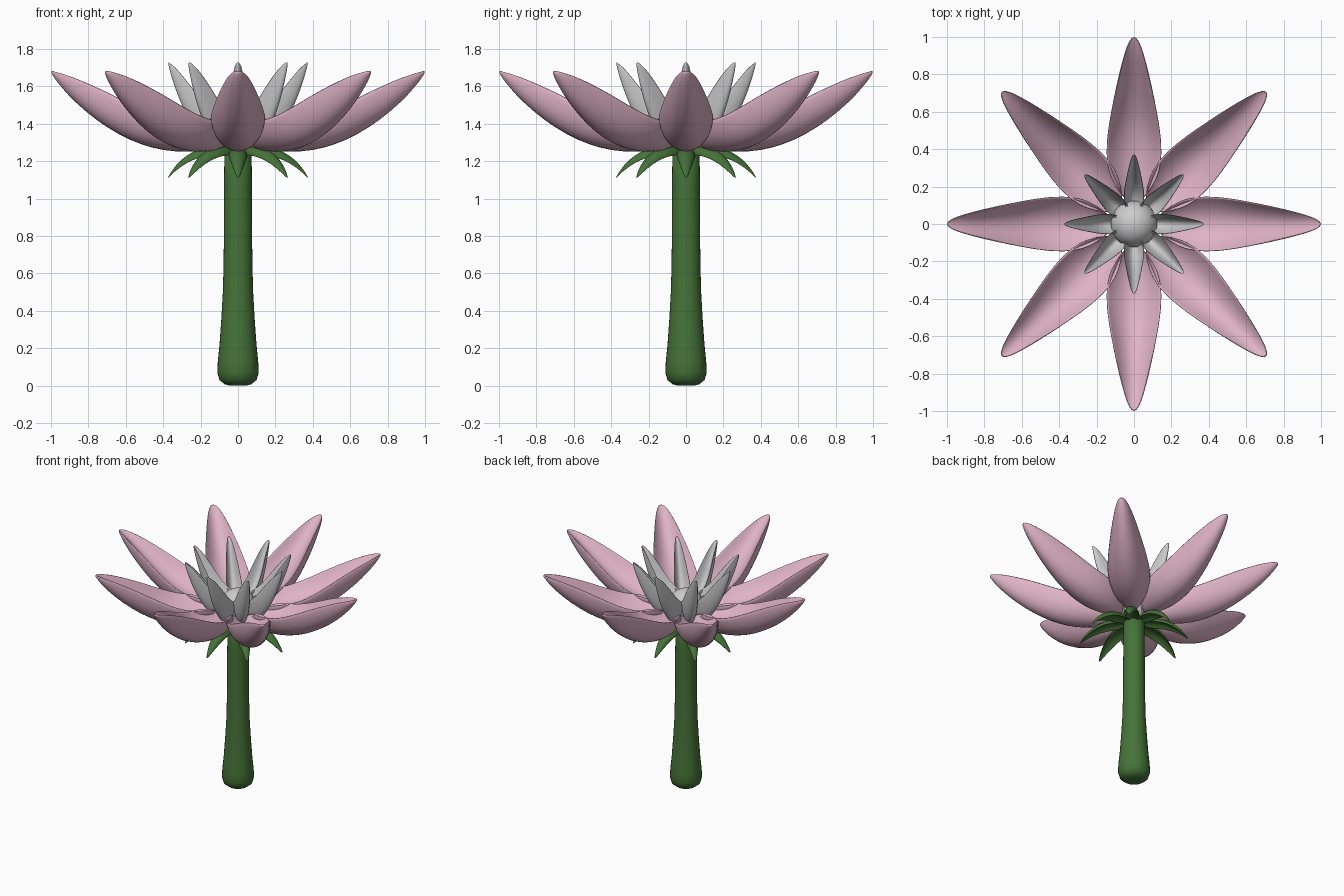
import bpy, bmesh, math
from mathutils import Vector, Matrix

if "Cube" in bpy.data.objects:
    bpy.data.objects.remove(bpy.data.objects["Cube"])


def material(name, rgb):
    m = bpy.data.materials.new(name)
    m.diffuse_color = (*rgb, 1)
    m.use_nodes = True
    m.node_tree.nodes["Principled BSDF"].inputs["Base Color"].default_value = m.diffuse_color
    return m


PINK = material("pink", (0.74, 0.45, 0.56))
GREEN = material("green", (0.06, 0.17, 0.04))


def finish(name, bm, mat=None, subsurf=0):
    bmesh.ops.recalc_face_normals(bm, faces=bm.faces)
    me = bpy.data.meshes.new(name)
    bm.to_mesh(me)
    bm.free()
    for p in me.polygons:
        p.use_smooth = True
    ob = bpy.data.objects.new(name, me)
    bpy.context.collection.objects.link(ob)
    if mat:
        me.materials.append(mat)
    if subsurf:
        s = ob.modifiers.new("smooth", 'SUBSURF')
        s.levels = s.render_levels = subsurf
    return ob


# Cupped petals: (radius, keel height, half width, cup depth, thickness)
PETAL = [
    (0.10, 0.030, 0.045, 0.09, 0.05), (0.17, 0.008, 0.100, 0.150, 0.07),
    (0.27, -0.004, 0.141, 0.180, 0.08), (0.40, 0.005, 0.152, 0.185, 0.085),
    (0.52, 0.036, 0.148, 0.190, 0.085), (0.64, 0.090, 0.134, 0.190, 0.085),
    (0.76, 0.168, 0.113, 0.177, 0.085), (0.87, 0.262, 0.086, 0.140, 0.075),
    (0.95, 0.350, 0.059, 0.088, 0.055), (0.99, 0.408, 0.034, 0.036, 0.025),
    (1.003, 0.432, 0.012, 0.010, 0.007)]
SEPAL = [
    (0.10, 0.010, 0.07, 0.09, 0.06), (0.32, 0.000, 0.134, 0.13, 0.065),
    (0.51, 0.020, 0.144, 0.13, 0.065), (0.67, 0.080, 0.126, 0.115, 0.065),
    (0.83, 0.195, 0.094, 0.085, 0.055), (0.94, 0.325, 0.056, 0.045, 0.03),
    (1.01, 0.445, 0.015, 0.01, 0.008)]


def petal_whorl(name, rows, base_z, scale, mat=None, count=8, n=8):
    """Ring of petals; scale = (radial, vertical), negative vertical droops."""
    for k in range(count):
        bm = bmesh.new()
        rings = []
        for i, (r, z, w, d, th) in enumerate(rows):
            a, b = rows[max(i - 1, 0)], rows[min(i + 1, len(rows) - 1)]
            t = Vector((b[0] - a[0], 0, b[1] - a[1])).normalized()
            up = Vector((-t.z, 0, t.x))
            ring = []
            # elliptical outer side, then a shallower groove on the inside
            for j in range(2 * n):
                ang = math.pi * (j / n - 0.5)
                c = math.cos(ang)
                h = d * (1 - c) if c > -1e-6 else d - (d - th) * c * c
                ring.append(bm.verts.new(Vector((r, w * math.sin(ang), z)) + up * h))
            rings.append(ring)
        for p, q in zip(rings, rings[1:]):
            for j in range(2 * n):
                m = (j + 1) % (2 * n)
                bm.faces.new((p[j], p[m], q[m], q[j]))
        bm.faces.new(rings[0])
        bm.faces.new(rings[-1])
        bm.transform(Matrix.Translation((0, 0, base_z))
                     @ Matrix.Rotation(k * 2 * math.pi / count, 4, 'Z')
                     @ Matrix.Diagonal((scale[0], scale[0], scale[1], 1)))
        finish(f"{name}_{k + 1}", bm, mat, 1)


petal_whorl("petal", PETAL, 1.247, (1, 1), PINK)
petal_whorl("inner_petal", PETAL, 1.285, (0.373, 1.02))
petal_whorl("sepal", SEPAL, 1.280, (0.373, -0.38), GREEN)

# Centre bud
bm = bmesh.new()
bmesh.ops.create_uvsphere(bm, u_segments=32, v_segments=16, radius=0.125,
                          matrix=Matrix.Translation((0, 0, 1.37)))
finish("centre_bud", bm)

# Stem, lathed from a profile
profile = [(0.04, 0.0), (0.072, 0.008), (0.099, 0.03), (0.111, 0.07), (0.108, 0.13),
           (0.099, 0.22), (0.089, 0.36), (0.081, 0.5), (0.077, 0.65), (0.075, 0.85),
           (0.074, 1.1), (0.073, 1.25), (0.05, 1.275)]
bm = bmesh.new()
N = 32
rings = [[bm.verts.new((r * math.cos(2 * math.pi * i / N), r * math.sin(2 * math.pi * i / N), z))
          for i in range(N)] for r, z in profile]
for p, q in zip(rings, rings[1:]):
    for i in range(N):
        bm.faces.new((p[i], p[(i + 1) % N], q[(i + 1) % N], q[i]))
bm.faces.new(rings[0])
bm.faces.new(rings[-1])
finish("stem", bm, GREEN)
